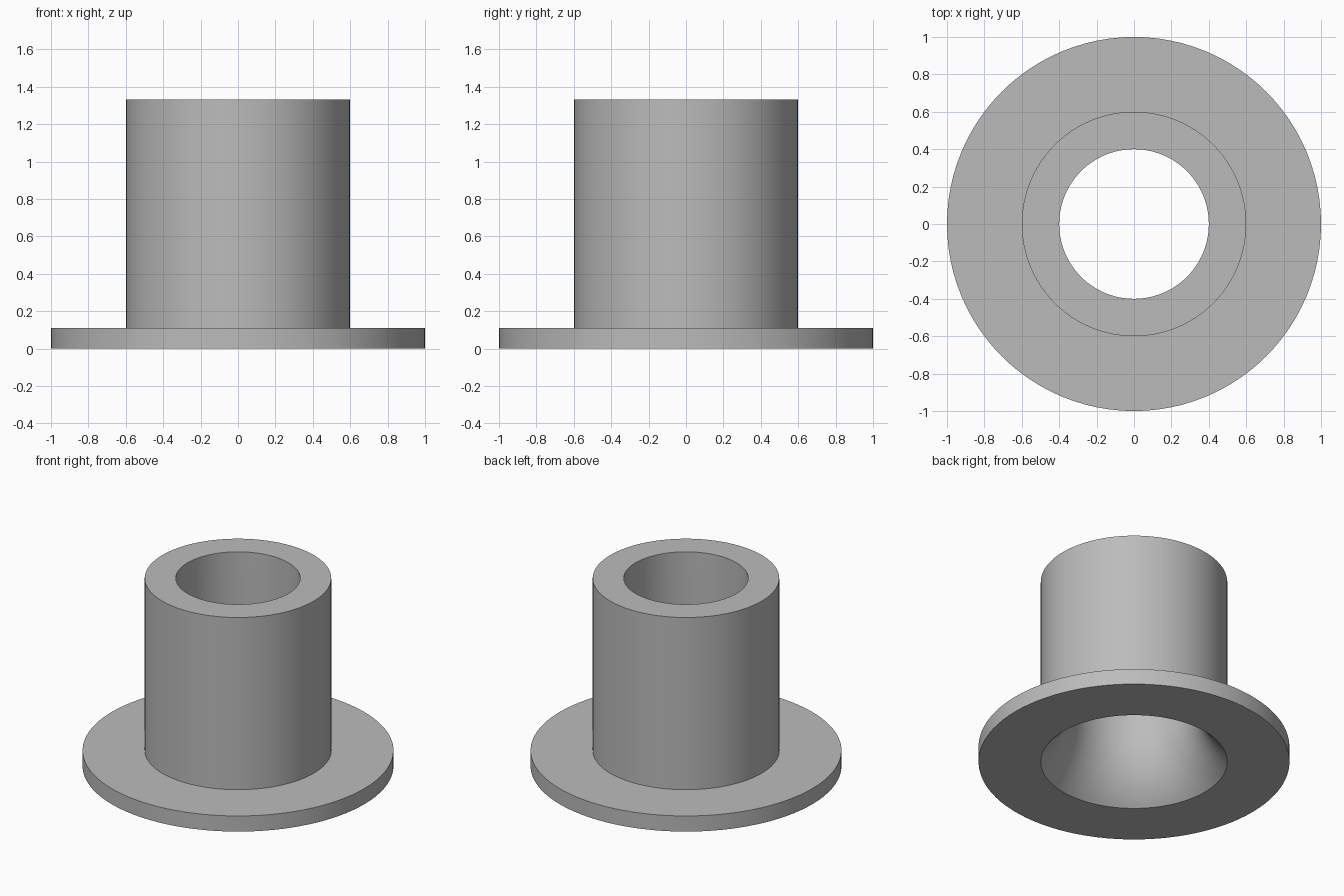
import bpy, bmesh
from math import pi, sin, cos, asin, radians

if "Cube" in bpy.data.objects:
    bpy.data.objects.remove(bpy.data.objects["Cube"])

SEGMENTS = 96
FLANGE_R, TUBE_R, BORE_R = 1.0, 0.6, 0.4
FLANGE_Z, TOP_Z = 0.111, 1.333
FLARE_R = 0.6          # radius of the bell-mouth arc under the bore
FLARE_STEPS = 16

# Plain grey material
grey = bpy.data.materials.new("plain grey")
grey.use_nodes = True
colour = (0.5, 0.5, 0.5, 1.0)
grey.diffuse_color = colour
grey.node_tree.nodes["Principled BSDF"].inputs["Base Color"].default_value = colour

# Closed half profile: flange, tube, bore, then flare from bore to underside
start = asin(1 - (TUBE_R - BORE_R) / FLARE_R)
flare_height = FLARE_R * cos(start)
profile = [(FLANGE_R, 0), (FLANGE_R, FLANGE_Z), (TUBE_R, FLANGE_Z),
           (TUBE_R, TOP_Z), (BORE_R, TOP_Z)]
for i in range(FLARE_STEPS + 1):
    a = pi / 2 + (start - pi / 2) * i / FLARE_STEPS
    profile.append((BORE_R + FLARE_R * (1 - sin(a)), flare_height - FLARE_R * cos(a)))

# Revolve the profile into rings and bridge neighbouring rings
bm = bmesh.new()
rings = [[bm.verts.new((r * cos(2 * pi * s / SEGMENTS), r * sin(2 * pi * s / SEGMENTS), z))
          for s in range(SEGMENTS)] for r, z in profile]
for k, ring in enumerate(rings):
    upper = rings[(k + 1) % len(rings)]
    for s in range(SEGMENTS):
        n = (s + 1) % SEGMENTS
        bm.faces.new((ring[s], ring[n], upper[n], upper[s]))
bmesh.ops.recalc_face_normals(bm, faces=bm.faces)

mesh = bpy.data.meshes.new("flanged_bushing")
bm.to_mesh(mesh)
bm.free()
mesh.materials.append(grey)
bushing = bpy.data.objects.new("flanged_bushing", mesh)
bpy.context.collection.objects.link(bushing)

# Smooth round walls with crisp rims
bpy.ops.object.select_all(action="DESELECT")
bushing.select_set(True)
bpy.context.view_layer.objects.active = bushing
bpy.ops.object.shade_smooth_by_angle(angle=radians(30))
